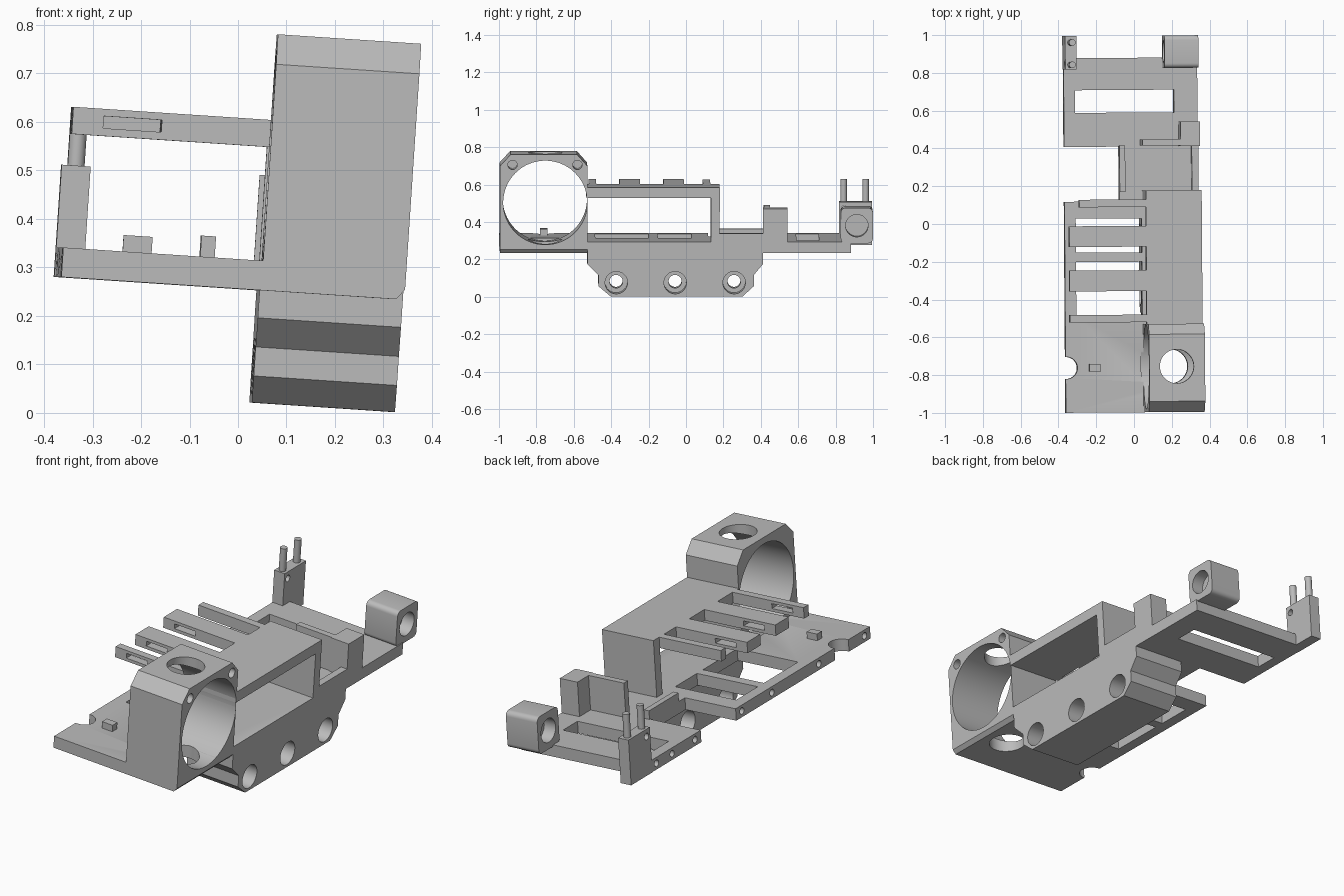
import bpy, bmesh, math
from mathutils import Matrix, Vector

cube = bpy.data.objects.get("Cube")
if cube:
    bpy.data.objects.remove(cube, do_unlink=True)

gray = bpy.data.materials.new("plain gray")
gray.use_nodes = True
COLOR = (0.5, 0.5, 0.5, 1)
gray.diffuse_color = COLOR
gray.node_tree.nodes["Principled BSDF"].inputs["Base Color"].default_value = COLOR

# The whole bracket leans slightly to one side
LEAN = Matrix.Rotation(math.radians(0.4), 4, 'Z') @ Matrix.Rotation(math.radians(3.8), 4, 'Y')

# Shared limits of the bracket
LEFT, INNER, RIGHT = -0.389, 0.024, 0.32
FLOOR, DECK = 0.255, 0.316
ROOF_LOW, ROOF = 0.551, 0.607
END = 0.997
BORE_Y, BORE_Z = -0.755, 0.526


def finish(name, bm):
    bmesh.ops.recalc_face_normals(bm, faces=bm.faces)
    mesh = bpy.data.meshes.new(name)
    bm.to_mesh(mesh)
    bm.free()
    mesh.materials.append(gray)
    ob = bpy.data.objects.new(name, mesh)
    bpy.context.collection.objects.link(ob)
    ob.matrix_world = LEAN
    return ob


def box(name, x, y, z):
    bm = bmesh.new()
    bmesh.ops.create_cube(bm, size=1)
    for v in bm.verts:
        v.co = Vector(r[0] + (c + 0.5) * (r[1] - r[0]) for c, r in zip(v.co, (x, y, z)))
    return finish(name, bm)


def prism(name, profile, axis, start, end):
    """Extrude a profile along x (points y, z) or along y (points x, z)."""
    bm = bmesh.new()
    place = (lambda a, b: (start, a, b)) if axis == 'X' else (lambda a, b: (a, start, b))
    face = bm.faces.new([bm.verts.new(place(a, b)) for a, b in profile])
    out = bmesh.ops.extrude_face_region(bm, geom=[face])["geom"]
    move = Vector((end - start, 0, 0)) if axis == 'X' else Vector((0, end - start, 0))
    bmesh.ops.translate(bm, vec=move, verts=[g for g in out if isinstance(g, bmesh.types.BMVert)])
    return finish(name, bm)


def rod(name, center, radius, length, axis, sides=48):
    turn = Matrix.Rotation(math.pi / 2, 4, 'Y') if axis == 'X' else Matrix.Identity(4)
    bm = bmesh.new()
    bmesh.ops.create_cone(bm, cap_ends=True, segments=sides, radius1=radius, radius2=radius,
                          depth=length, matrix=Matrix.Translation(center) @ turn)
    return finish(name, bm)


def cut(ob, *cutters):
    """Subtract the cutters, then remove them."""
    for c in cutters:
        mod = ob.modifiers.new("cut", 'BOOLEAN')
        mod.operation, mod.solver, mod.object = 'DIFFERENCE', 'EXACT', c
    bpy.context.view_layer.update()
    graph = bpy.context.evaluated_depsgraph_get()
    mesh = bpy.data.meshes.new_from_object(ob.evaluated_get(graph))
    ob.modifiers.clear()
    ob.data = mesh
    for c in cutters:
        bpy.data.objects.remove(c, do_unlink=True)


def tube_cutters():
    """Large sideways bore and the upright hole crossing it."""
    x = (INNER + RIGHT) / 2
    return [rod("bore", (x, BORE_Y, BORE_Z), 0.225, 0.32, 'X', 96),
            rod("cross_hole", (x - 0.002, BORE_Y, 0.52), 0.09, 0.8, 'Z')]


def edge_holes(ys):
    return [rod("edge_hole", (LEFT, y, 0.286), 0.017, 0.07, 'X', 20) for y in ys]


# Front base plate with two openings, a round notch and edge holes
front_plate = box("front_plate", (LEFT, RIGHT), (-END, 0.12), (FLOOR, DECK))
cut(front_plate, *tube_cutters(),
    box("opening", (-0.33, 0.02), (-0.485, -0.2), (0.2, 0.4)),
    box("opening", (-0.33, 0.02), (-0.15, 0.03), (0.2, 0.4)),
    rod("notch", (LEFT + 0.005, -0.76, 0.28), 0.058, 0.3, 'Z'),
    *edge_holes((-0.95, -0.57, -0.18, 0.07)))
box("locating_peg", (-0.265, -0.205), (-0.78, -0.74), (DECK - 0.01, 0.35))

# Middle base plate with rails on both sides
box("middle_plate", (-0.098, RIGHT), (0.11, 0.42), (FLOOR, DECK))
box("left_rail", (-0.098, -0.068), (0.17, 0.415), (DECK - 0.01, 0.36))
box("right_rail", (0.285, RIGHT), (0.17, 0.415), (DECK - 0.01, 0.36))

# Back base plate with one long opening
back_plate = box("back_plate", (LEFT, RIGHT), (0.41, 0.88), (FLOOR, DECK))
cut(back_plate, box("opening", (-0.33, 0.195), (0.59, 0.71), (0.2, 0.4)),
    *edge_holes((0.46, 0.65, 0.78)))

# Tube housing with chamfered crown, screw holes and a chamfered lower edge
housing = prism("tube_housing",
                [(-END, FLOOR), (-END, 0.722), (-0.94, 0.784), (-0.585, 0.784),
                 (-0.53, 0.722), (-0.53, FLOOR)], 'X', INNER, RIGHT)
cut(housing, *tube_cutters(),
    *[rod("screw_hole", (RIGHT, y, 0.728), 0.025, 0.2, 'X', 24) for y in (-0.93, -0.583)])
cut(housing, prism("lower_chamfer", [(0.298, 0.25), (0.33, 0.25), (0.33, 0.287)], 'Y', -1.1, -0.53))
cut(front_plate, prism("lower_chamfer", [(0.298, 0.25), (0.33, 0.25), (0.33, 0.287)], 'Y', -1.1, -0.53))

# Lower body with stepped ends and stepped side holes
body = prism("lower_body",
             [(-0.53, 0.26), (-0.53, 0.198), (-0.47, 0.138), (-0.47, 0.078), (-0.405, 0.023),
              (0.3, 0.023), (0.36, 0.078), (0.36, 0.138), (0.41, 0.198), (0.41, 0.26)],
             'X', INNER, RIGHT)
for y in (-0.375, -0.06, 0.255):
    cut(body, rod("through_hole", (0.17, y, 0.097), 0.035, 0.5, 'X'))
    cut(body, *[rod("counterbore", (x, y, 0.097), 0.06, 0.2, 'X') for x in (INNER, RIGHT)])

# Raised roof, its back wall, and fingers reaching left
box("roof", (INNER, RIGHT), (-0.535, 0.178), (ROOF_LOW, ROOF))
box("roof_back_wall", (INNER, RIGHT), (0.13, 0.178), (DECK - 0.01, ROOF_LOW + 0.01))
FINGERS = ((-0.52, -0.48, -0.384), (-0.355, -0.245, -0.384),
           (-0.12, -0.01, -0.384), (0.09, 0.13, -0.33))
for i, (y0, y1, tip) in enumerate(FINGERS):
    finger = box(f"finger_{i + 1}", (tip, INNER + 0.02), (y0, y1), (ROOF_LOW, ROOF))
    if i < 3:
        cut(finger, box("slot", (-0.32, -0.2), (y0 - 0.1, y1 + 0.1), (0.567, 0.592)))

# Stop wall and tall block
box("stop_wall", (0.015, 0.23), (0.415, 0.448), (DECK - 0.01, 0.493))
box("stop_block", (0.218, RIGHT), (0.41, 0.54), (DECK - 0.01, 0.493))

# Rounded hinge block, recessed on both sides
y0, y1, z0, z1, c = 0.825, END, 0.308, 0.497, 0.025
corners = ((y0 + c, z0 + c, 180), (y1 - c, z0 + c, 270), (y1 - c, z1 - c, 0), (y0 + c, z1 - c, 90))
outline = [(y + c * math.cos(math.radians(a + s)), z + c * math.sin(math.radians(a + s)))
           for y, z, a in corners for s in range(0, 91, 18)]
hinge = prism("hinge_block", outline, 'X', 0.135, 0.315)
cut(hinge, *[rod("recess", (x, 0.911, 0.402), 0.06, 0.13, 'X') for x in (0.135, 0.315)])

# Corner post with two pins
post = box("corner_post", (LEFT - 0.002, -0.331), (0.82, END), (FLOOR, 0.487))
cut(post, rod("post_hole", (-0.36, 0.85, 0.45), 0.017, 0.2, 'X', 20))
for i, y in enumerate((0.845, 0.963)):
    rod(f"pin_{i + 1}", (-0.361, y, 0.54), 0.0175, 0.135, 'Z', 24)

# Smooth round walls, keep edges crisp
for ob in bpy.context.collection.objects:
    if ob.type == 'MESH' and ob.data.materials and ob.data.materials[0] == gray:
        for p in ob.data.polygons:
            p.use_smooth = True
        ob.data.set_sharp_from_angle(angle=math.radians(30))
